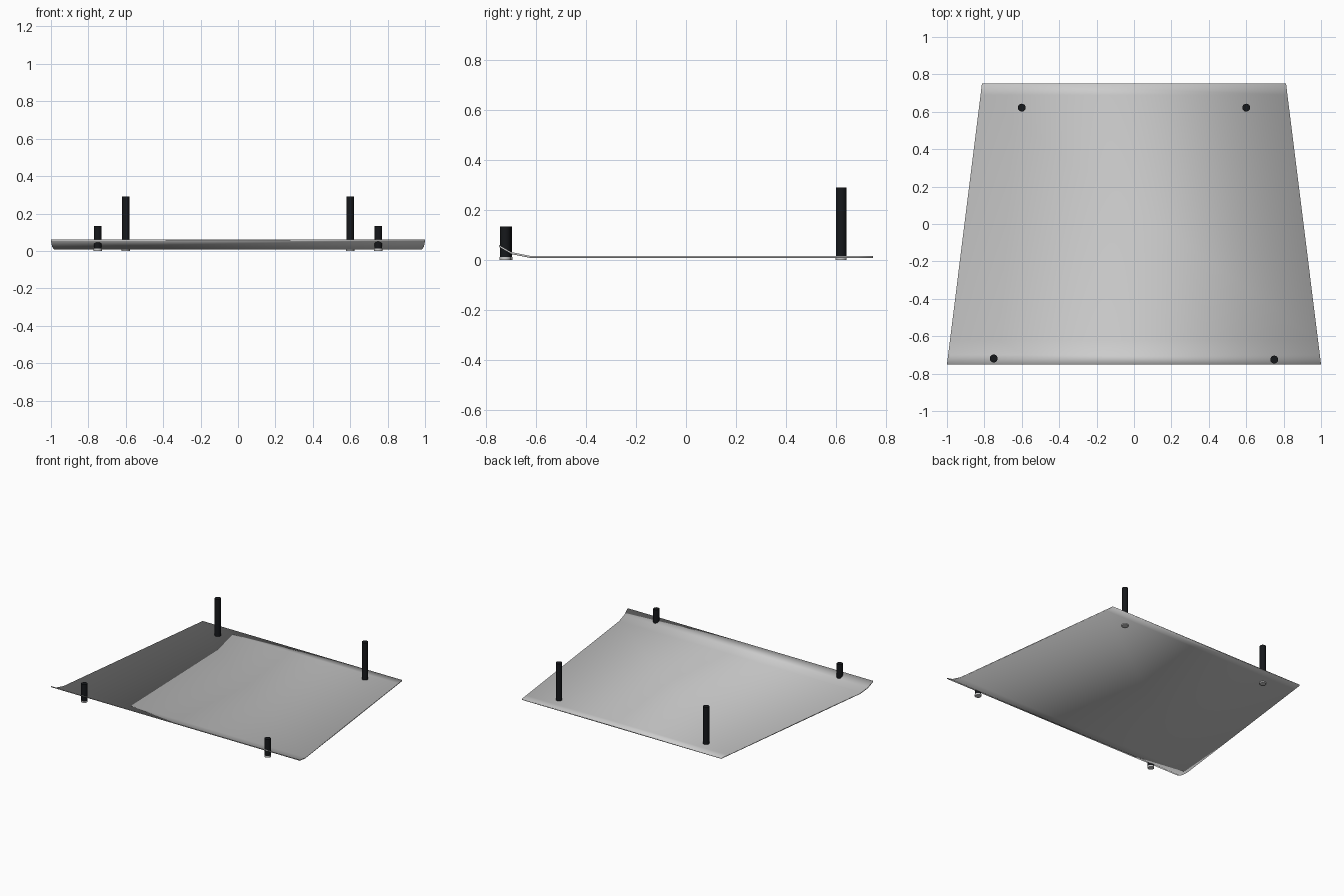
import bpy, bmesh

if "Cube" in bpy.data.objects:
    bpy.data.objects.remove(bpy.data.objects["Cube"])

black = bpy.data.materials.new("black")
black.diffuse_color = (0.008, 0.009, 0.011, 1)
black.use_nodes = True
black.node_tree.nodes["Principled BSDF"].inputs["Base Color"].default_value = black.diffuse_color


# Tapered plate: side profile (y, mid z) with a lip curling up at the front
profile = [(-0.75, 0.056), (-0.70, 0.027), (-0.624, 0.012), (0.69, 0.012), (0.75, 0.012)]
half_thick = 0.004


def half_width(y):
    return 1.0 - (y + 0.75) / 1.5 * 0.187


bm = bmesh.new()
rows = []
for y, z in profile:
    w = half_width(y)
    rows.append([bm.verts.new(p) for p in ((-w, y, z - half_thick), (w, y, z - half_thick),
                                           (w, y, z + half_thick), (-w, y, z + half_thick))])
for a, b in zip(rows, rows[1:]):
    for i in range(4):
        j = (i + 1) % 4
        bm.faces.new((a[i], a[j], b[j], b[i]))
bm.faces.new(rows[0])
bm.faces.new(rows[-1])
bmesh.ops.recalc_face_normals(bm, faces=bm.faces)
mesh = bpy.data.meshes.new("plate")
bm.to_mesh(mesh)
bm.free()
plate = bpy.data.objects.new("plate", mesh)
bpy.context.collection.objects.link(plate)
# soft shading rolls over the thin edges
for p in mesh.polygons:
    p.use_smooth = True


def cylinder(name, x, y, z0, z1, r, mat=None):
    bpy.ops.mesh.primitive_cylinder_add(vertices=24, radius=r, depth=z1 - z0,
                                        location=(x, y, (z0 + z1) / 2))
    ob = bpy.context.object
    ob.name = name
    if mat:
        ob.data.materials.append(mat)
    bpy.ops.object.shade_smooth_by_angle()


# Support rods, each with a small grey foot under the plate
for name, x, y, top in (("front_left", -0.75, -0.719, 0.134),
                        ("front_right", 0.75, -0.725, 0.134),
                        ("back_left", -0.6, 0.622, 0.29),
                        ("back_right", 0.6, 0.622, 0.29)):
    cylinder(name + "_rod", x, y, 0.012, top, 0.021, black)
    cylinder(name + "_foot", x, y, 0.0, 0.012, 0.0225)
